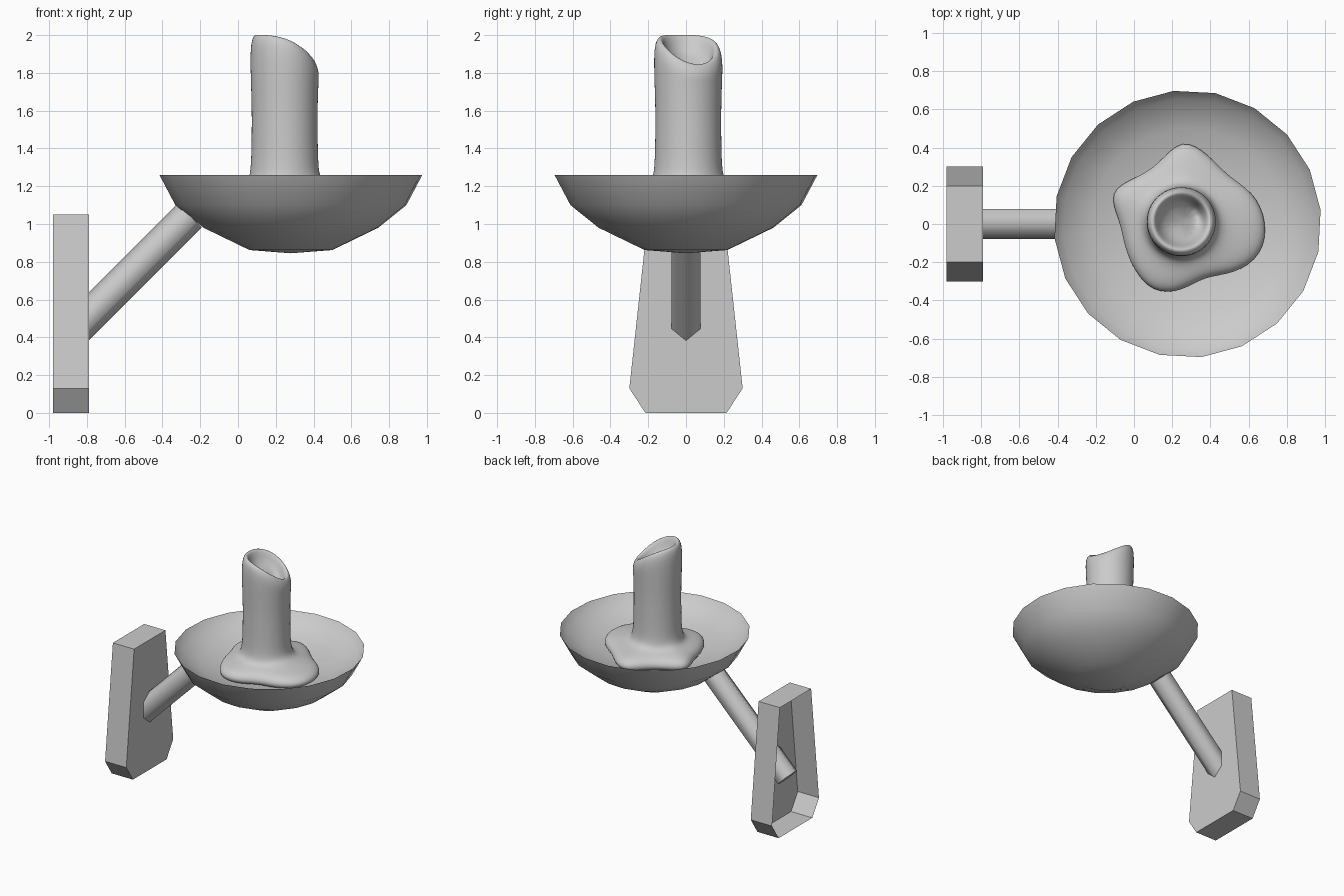
import bpy, bmesh
from math import sin, cos, pi, radians
from mathutils import Vector

old = bpy.data.objects.get("Cube")
if old:
    bpy.data.objects.remove(old, do_unlink=True)

grey = bpy.data.materials.new("plain_grey")
grey.use_nodes = True
grey.diffuse_color = (0.6, 0.6, 0.6, 1)
grey.node_tree.nodes["Principled BSDF"].inputs["Base Color"].default_value = (0.6, 0.6, 0.6, 1)


def finish(name, bm, angle=None):
    """Turn a bmesh into a named object; smooth it below the given edge angle."""
    mesh = bpy.data.meshes.new(name)
    bm.to_mesh(mesh)
    bm.free()
    mesh.materials.append(grey)
    if angle:
        mesh.polygons.foreach_set("use_smooth", [True] * len(mesh.polygons))
        mesh.set_sharp_from_angle(angle=radians(angle))
    obj = bpy.data.objects.new(name, mesh)
    bpy.context.collection.objects.link(obj)
    return obj


def loft(rings, start_cap=True):
    """Skin a list of equal-length point rings."""
    bm = bmesh.new()
    loops = [[bm.verts.new(p) for p in ring] for ring in rings]
    n = len(loops[0])
    for a, b in zip(loops, loops[1:]):
        for i in range(n):
            j = (i + 1) % n
            bm.faces.new((a[i], a[j], b[j], b[i]))
    if start_cap:
        bm.faces.new(loops[0][::-1])
    bm.faces.new(loops[-1])
    return bm


# Wall plate: tapered shell, open at the back
half = [(0.2, 1.05), (0.3, 0.13), (0.215, 0)]
outline = half + [(-y, z) for y, z in reversed(half)]
bm = loft([[(x, y, z) for y, z in outline] for x in (-0.98, -0.79)], start_cap=False)
bmesh.ops.recalc_face_normals(bm, faces=bm.faces)
if sum(f.normal.x for f in bm.faces) < 0:
    bmesh.ops.reverse_faces(bm, faces=bm.faces)
finish("wall_plate", bm)

# Support arm: six-sided rod rising at 45 degrees
up = Vector((-1, 0, 1)).normalized()
side = Vector((0, 1, 0))
rings = []
for x in (-0.91, -0.255):
    c = Vector((x, 0, x + 1.3))
    rings.append([c + 0.09 * (cos(i * pi / 3) * up + sin(i * pi / 3) * side) for i in range(6)])
bm = loft(rings)
bmesh.ops.recalc_face_normals(bm, faces=bm.faces)
finish("support_arm", bm, 65)

# Drip bowl: outer wall up to a knife-edge rim, then a shallow inner dish
profile = [(0.001, 0.845), (0.22, 0.862), (0.465, 0.98), (0.615, 1.1), (0.7, 1.26),
           (0.655, 1.2), (0.5, 1.135), (0.3, 1.085), (0.001, 1.065)]
angles = [radians(6 + 18 * i) for i in range(20)]
bm = loft([[(0.28 + r * cos(a), r * sin(a), z) for a in angles] for r, z in profile])
bmesh.ops.remove_doubles(bm, verts=bm.verts, dist=0.003)
bmesh.ops.recalc_face_normals(bm, faces=bm.faces)
finish("drip_bowl", bm, 40)

# Candle: irregular melted puddle, shaft and slanted hollow top
puddle = [0.44, 0.40, 0.33, 0.37, 0.435, 0.31, 0.32, 0.41,
          0.31, 0.315, 0.345, 0.39, 0.36, 0.30, 0.38, 0.45]
turn = [2 * pi * i / 16 for i in range(16)]


def wax_ring(radii, heights):
    return [(0.247 + r * cos(a), 0.012 + r * sin(a), z) for a, r, z in zip(turn, radii, heights)]


rings = []
for scale, z in ((0.6, 1.075), (0.97, 1.085), (1.06, 1.13), (0.95, 1.18)):
    rings.append(wax_ring([r * scale for r in puddle], [z] * 16))
rings.append(wax_ring([0.13 + 0.3 * r for r in puddle], [1.2] * 16))
for r, z in ((0.193, 1.23), (0.182, 1.31), (0.179, 1.45), (0.178, 1.6), (0.183, 1.75)):
    rings.append(wax_ring([r] * 16, [z] * 16))
crest = [2.004 - 0.16 * ((1 + cos(a - 0.35)) / 2) ** 2 for a in turn]
for r, drop in ((0.188, 0.06), (0.168, 0), (0.14, 0), (0.122, 0.06), (0.085, 0.12)):
    rings.append(wax_ring([r] * 16, [z - drop for z in crest]))
bm = loft(rings)
bmesh.ops.recalc_face_normals(bm, faces=bm.faces)
candle = finish("melted_candle", bm, 180)
soft = candle.modifiers.new("soft_wax", "SUBSURF")
soft.levels = soft.render_levels = 2
